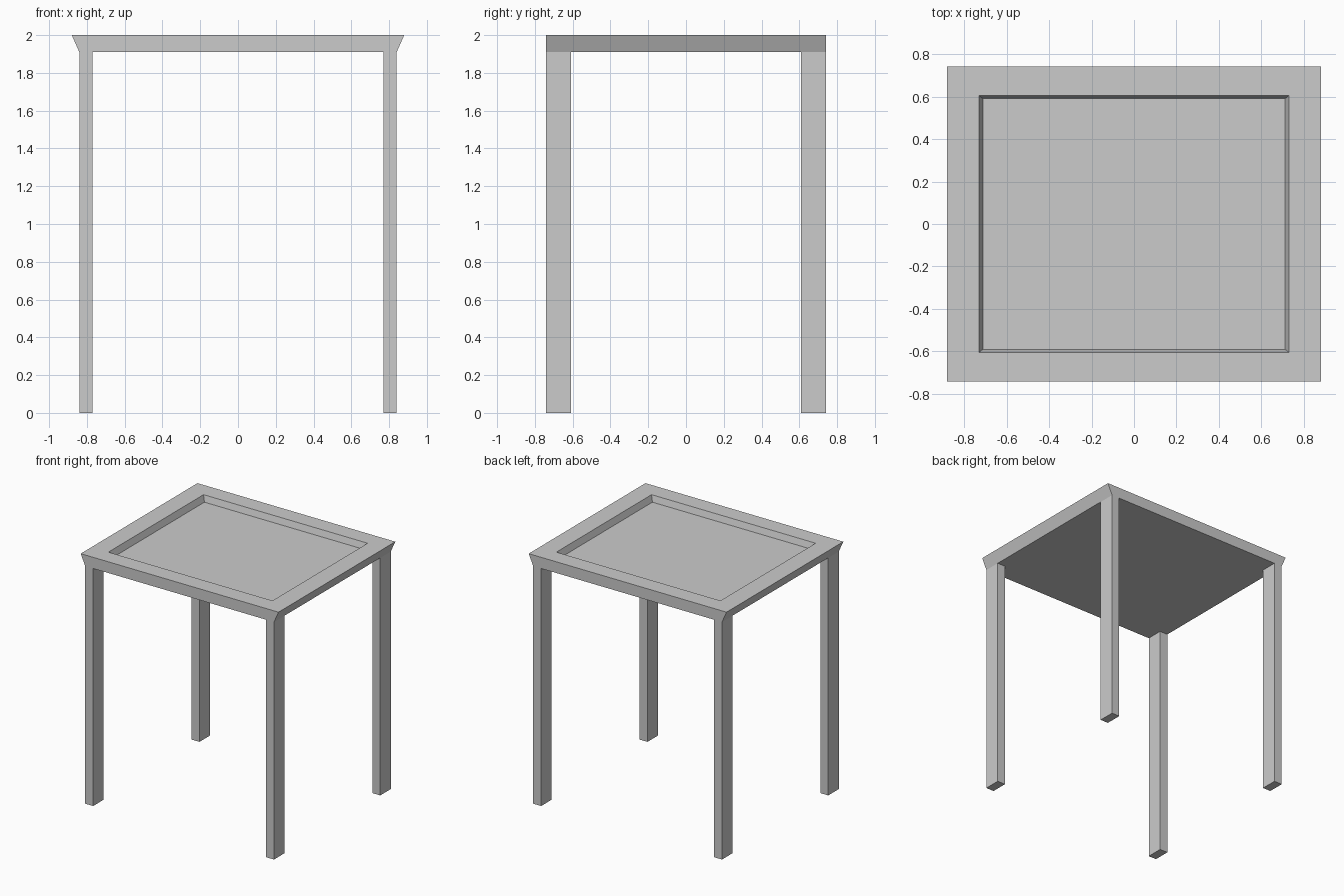
import bpy, bmesh

if "Cube" in bpy.data.objects:
    bpy.data.objects.remove(bpy.data.objects["Cube"])

HALF_Y = 0.742
UNDERSIDE = 1.91


def loft(name, rings):
    """Loft stacked rectangles (x0, x1, y0, y1, z) and cap both ends."""
    bm = bmesh.new()
    loops = [[bm.verts.new(p) for p in
              ((x0, y0, z), (x1, y0, z), (x1, y1, z), (x0, y1, z))]
             for x0, x1, y0, y1, z in rings]
    for a, b in zip(loops, loops[1:]):
        for i in range(4):
            j = (i + 1) % 4
            bm.faces.new((a[i], a[j], b[j], b[i]))
    bm.faces.new(loops[0][::-1])
    bm.faces.new(loops[-1])
    bmesh.ops.recalc_face_normals(bm, faces=bm.faces)
    mesh = bpy.data.meshes.new(name)
    bm.to_mesh(mesh)
    bm.free()
    obj = bpy.data.objects.new(name, mesh)
    bpy.context.collection.objects.link(obj)
    return obj


# Tabletop: flared ends, flat rim and a sunken panel with sloped walls
profile = [(0.84, HALF_Y, UNDERSIDE), (0.88, HALF_Y, 2.0),
           (0.73, 0.605, 2.0), (0.712, 0.59, 1.95)]
loft("tabletop", [(-x, x, -y, y, z) for x, y, z in profile])

# Four legs at the corners, flush with the outside of the top
for side, sx in (("left", -1), ("right", 1)):
    for end, sy in (("front", -1), ("back", 1)):
        x0, x1 = sorted((sx * 0.769, sx * 0.84))
        y0, y1 = sorted((sy * 0.608, sy * HALF_Y))
        loft(f"{end}_{side}_leg",
             [(x0, x1, y0, y1, z) for z in (0, UNDERSIDE)])
